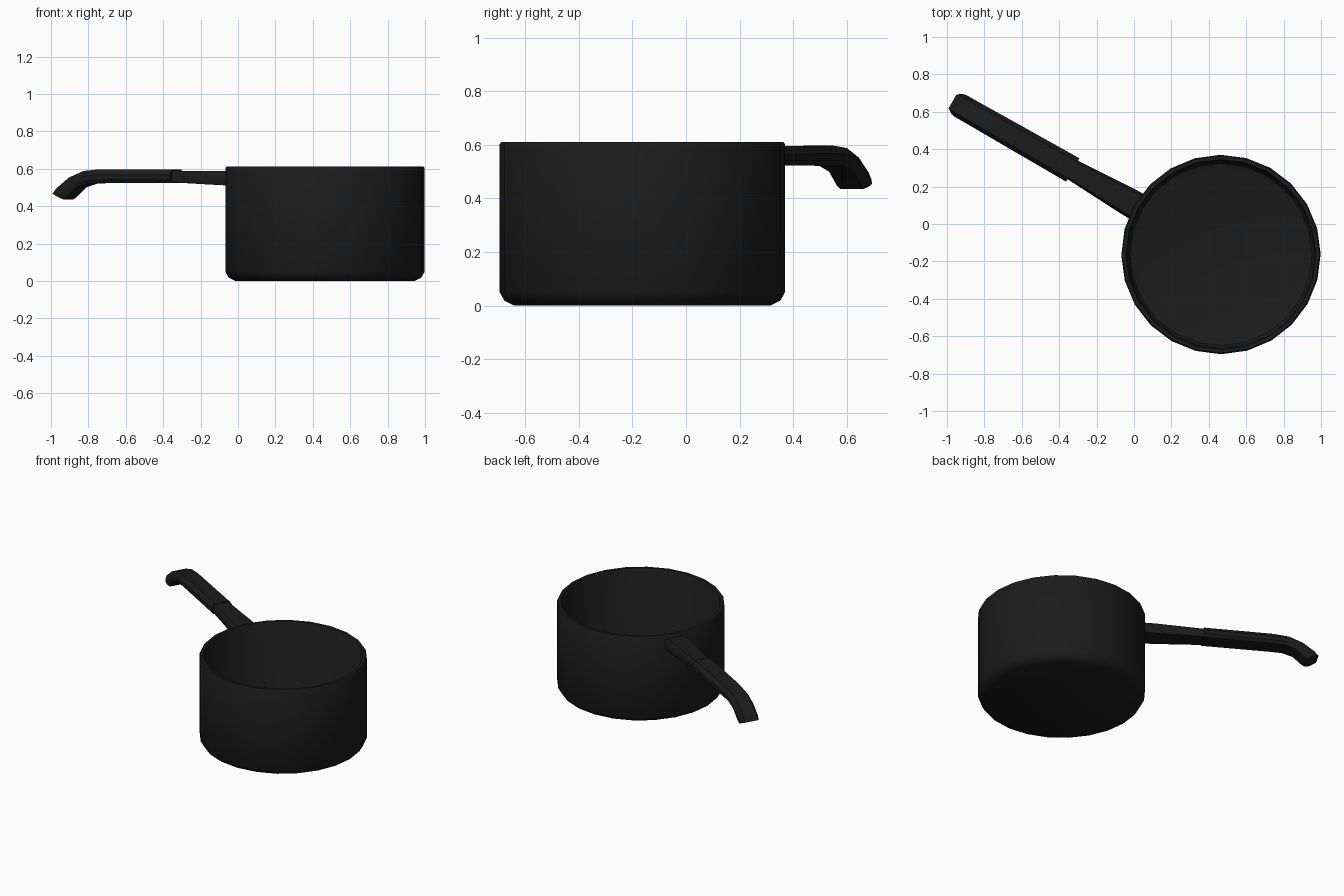
import bpy, bmesh, math
from mathutils import Matrix

if "Cube" in bpy.data.objects:
    bpy.data.objects.remove(bpy.data.objects["Cube"])

CX, CY = 0.465, -0.163            # pot axis
ANGLE = math.radians(150.3)       # direction of the handle
PLACE = Matrix.Translation((CX, CY, 0)) @ Matrix.Rotation(ANGLE, 4, 'Z')

black = bpy.data.materials.new("black")
black.diffuse_color = (0.011, 0.011, 0.011, 1)
black.use_nodes = True
black.node_tree.nodes["Principled BSDF"].inputs["Base Color"].default_value = black.diffuse_color


def finish(name, bm, angle):
    bmesh.ops.recalc_face_normals(bm, faces=bm.faces)
    mesh = bpy.data.meshes.new(name)
    bm.to_mesh(mesh)
    bm.free()
    ob = bpy.data.objects.new(name, mesh)
    bpy.context.collection.objects.link(ob)
    mesh.materials.append(black)
    ob.matrix_world = PLACE
    bpy.ops.object.select_all(action='DESELECT')
    ob.select_set(True)
    bpy.context.view_layer.objects.active = ob
    bpy.ops.object.shade_smooth_by_angle(angle=math.radians(angle))
    return ob


def bridge(bm, a, b, n):
    for i in range(n):
        j = (i + 1) % n
        bm.faces.new((a[i], a[j], b[j], b[i]))


def lathe(name, profile, sides=24):
    """Revolve (radius, z) points; both ends are closed with flat discs."""
    bm = bmesh.new()
    rings = [[bm.verts.new((r * math.cos(math.tau * i / sides),
                            r * math.sin(math.tau * i / sides), z))
              for i in range(sides)] for r, z in profile]
    for a, b in zip(rings, rings[1:]):
        bridge(bm, a, b, sides)
    bm.faces.new(rings[0])
    bm.faces.new(rings[-1])
    return finish(name, bm, 40)


def loft(name, stations, section):
    """Stations: (top s, top z, bottom s, bottom z, half width)."""
    bm = bmesh.new()
    rings = []
    for ts, tz, bs, bz, w in stations:
        rings.append([bm.verts.new((bs + (ts - bs) * v, u * w, bz + (tz - bz) * v))
                      for u, v in section])
    for a, b in zip(rings, rings[1:]):
        bridge(bm, a, b, len(section))
    bm.faces.new(rings[0])
    bm.faces.new(rings[-1])
    return finish(name, bm, 35)


# Pot: outside wall, rim, then inside wall down to the cooking surface
lathe("pot", [(0.478, 0.0), (0.515, 0.018), (0.533, 0.05), (0.533, 0.602),
              (0.527, 0.611), (0.508, 0.611), (0.502, 0.602), (0.502, 0.06),
              (0.487, 0.035), (0.455, 0.025)])

# Bracket: tapered neck between the pot wall and the grip
loft("handle_bracket",
     [(0.515, 0.585, 0.515, 0.51, 0.077),
      (0.60, 0.588, 0.60, 0.512, 0.074),
      (0.93, 0.589, 0.93, 0.528, 0.056)],
     [(-0.95, 0), (-1, 0.15), (-1, 0.7), (-0.8, 1),
      (0.8, 1), (1, 0.7), (1, 0.15), (0.95, 0)])

# Grip: wide bar that hooks downwards at its end
loft("handle_grip",
     [(0.912, 0.595, 0.912, 0.523, 0.072),
      (1.36, 0.597, 1.36, 0.523, 0.068),
      (1.46, 0.588, 1.43, 0.521, 0.067),
      (1.55, 0.553, 1.50, 0.500, 0.066),
      (1.625, 0.497, 1.56, 0.447, 0.066),
      (1.652, 0.468, 1.578, 0.435, 0.062)],
     [(-0.8, 0), (-1, 0.25), (-1, 0.6), (-0.7, 1),
      (0.7, 1), (1, 0.6), (1, 0.25), (0.8, 0)])
